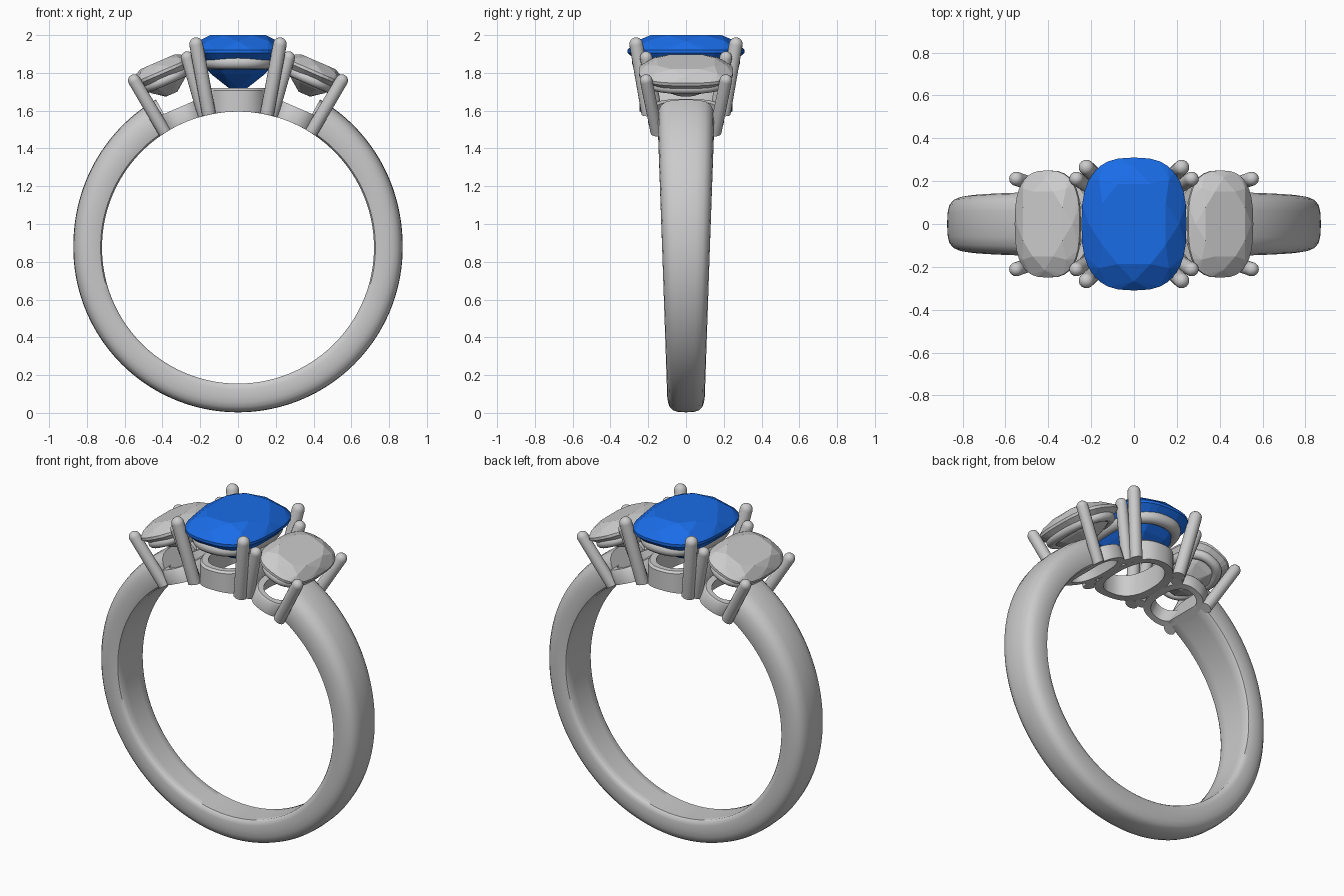
import bpy, bmesh, math
from mathutils import Vector, Matrix

if "Cube" in bpy.data.objects:
    bpy.data.objects.remove(bpy.data.objects["Cube"])

CZ, RI = 0.875, 0.72          # finger hole centre height and radius
TAU = 2 * math.pi


def finish(name, bm, tilt, smooth=40, mat=None):
    """Local frame: origin on the ring axis, z pointing radially outwards."""
    bmesh.ops.recalc_face_normals(bm, faces=bm.faces)
    me = bpy.data.meshes.new(name)
    bm.transform(Matrix.Translation((0, 0, CZ)) @ Matrix.Rotation(tilt, 4, 'Y'))
    bm.to_mesh(me)
    bm.free()
    ob = bpy.data.objects.new(name, me)
    bpy.context.collection.objects.link(ob)
    if mat:
        me.materials.append(mat)
    if smooth:
        bpy.ops.object.select_all(action='DESELECT')
        ob.select_set(True)
        bpy.context.view_layer.objects.active = ob
        bpy.ops.object.shade_smooth_by_angle(angle=math.radians(smooth))
    return ob


def loft(rings, closed):
    bm = bmesh.new()
    vs = [[bm.verts.new(p) for p in r] for r in rings]
    n, m = len(vs), len(vs[0])
    for i in range(n if closed else n - 1):
        a, b = vs[i], vs[(i + 1) % n]
        for j in range(m):
            k = (j + 1) % m
            bm.faces.new((a[j], a[k], b[k], b[j]))
    if not closed:
        bm.faces.new(vs[0])
        bm.faces.new(vs[-1])
    return bm


def cushion(a, b, t, n=2.7):
    c, s = math.cos(t), math.sin(t)
    return (a * math.copysign(abs(c) ** (2 / n), c),
            b * math.copysign(abs(s) ** (2 / n), s))


def stone(name, tilt, a, b, table, girdle, culet, mat=None):
    bm = bmesh.new()
    h, d = table - girdle, girdle - 0.016 - culet
    # scale, height, point count, angular offset of each facet level
    levels = [(0.64, table, 8, 0.5), (0.86, girdle + 0.58 * h, 8, 0),
              (1, girdle, 32, 0), (1, girdle - 0.016, 32, 0),
              (0.62, girdle - 0.016 - 0.6 * d, 8, 0.5), (0.2, culet, 8, 0)]
    for s, z, n, off in levels:
        for i in range(n):
            x, y = cushion(a * s, b * s, TAU * (i + off) / n)
            bm.verts.new((x, y, z))
    bmesh.ops.convex_hull(bm, input=bm.verts)
    finish(name, bm, tilt, 0, mat)


def gallery(name, tilt, a, b, z, r):
    rings = []
    for i in range(64):
        ring = []
        for j in range(16):
            q = TAU * j / 16
            x, y = cushion(a + r * math.cos(q), b + r * math.cos(q), TAU * i / 64, 2.4)
            ring.append((x, y, z + r * math.sin(q)))
        rings.append(ring)
    finish(name, loft(rings, True), tilt)


def base_rail(name, tilt, a, b, top, wall):
    # oval collar whose underside follows the finger hole
    rings = []
    for i in range(64):
        t = TAU * i / 64
        xo, yo = cushion(a, b, t, 2.4)
        xi, yi = cushion(a - wall, b - wall, t, 2.4)
        rings.append([(xo, yo, math.sqrt(RI**2 - xo**2)), (xo, yo, top - 0.012),
                      (xo * 0.95, yo * 0.95, top), (xi, yi, top),
                      (xi, yi, math.sqrt(RI**2 - xi**2))])
    finish(name, loft(rings, True), tilt)


def prong(name, tilt, foot, head, r):
    foot, head = Vector(foot), Vector(head)
    d = (head - foot).normalized()
    u = d.cross(Vector((0, 1, 0))).normalized()
    v = d.cross(u)
    stations = [(foot, r), (head, r)]
    stations += [(head + d * r * math.sin(q), r * math.cos(q))
                 for q in (0.3, 0.6, 0.9, 1.2, 1.45)]
    rings = []
    for c, s in stations:
        ring = []
        for j in range(16):
            p = c + s * (u * math.cos(TAU * j / 16) + v * math.sin(TAU * j / 16))
            rad = math.hypot(p.x, p.z)
            if rad < RI:                      # trim flush with the finger hole
                p.x, p.z = p.x * RI / rad, p.z * RI / rad
            ring.append(p)
        rings.append(ring)
    finish(name, loft(rings, False), tilt)


def setting(label, tilt, st, gal, rail, foot, head, r, mat=None):
    stone(label + "_stone", tilt, *st, mat)
    gallery(label + "_gallery", tilt, *gal)
    base_rail(label + "_base_rail", tilt, *rail)
    for i, (sx, sy) in enumerate(((1, 1), (-1, 1), (-1, -1), (1, -1))):
        prong(f"{label}_prong_{i + 1}", tilt, (sx * foot[0], sy * foot[1], foot[2]),
              (sx * head[0], sy * head[1], head[2]), r)


# Open tapering band: (fraction of half width, fraction of thickness)
half = [(0.5, 0), (0.86, 0.0), (0.95, 0.05), (1, 0.2), (1, 0.45), (0.96, 0.65),
        (0.87, 0.81), (0.7, 0.93), (0.42, 0.985)]
section = half + [(0, 1)] + [(-w, t) for w, t in reversed(half)]
GAP = math.radians(29)
rings = []
for i in range(129):
    ang = GAP + (TAU - 2 * GAP) * i / 128
    c, s = math.cos(ang), math.sin(ang)
    thick = 0.152 + 0.03 * max(0, c) ** 1.5
    hw = 0.097 + 0.054 * (CZ + 0.8 * c) / 1.6
    rings.append([(s * (RI + t * thick), w * hw, c * (RI + t * thick)) for w, t in section])
finish("band", loft(rings, False), 0)

# Centre and two tilted side settings
blue = bpy.data.materials.new("blue_gem")
blue.diffuse_color = (0.01, 0.15, 0.8, 1)
blue.use_nodes = True
blue.node_tree.nodes["Principled BSDF"].inputs["Base Color"].default_value = blue.diffuse_color
setting("centre", 0, (0.245, 0.31, 1.125, 1.047, 0.845), (0.175, 0.25, 0.98, 0.036),
        (0.172, 0.245, 0.845, 0.045), (0.15, 0.2, 0.69), (0.222, 0.264, 1.077), 0.036)
bpy.data.objects["centre_stone"].data.materials.append(blue)
for label, sgn in (("right", 1), ("left", -1)):
    setting(label, sgn * math.radians(23.4), (0.165, 0.25, 1.072, 1.02, 0.885),
            (0.118, 0.2, 0.968, 0.028), (0.128, 0.2, 0.805, 0.04),
            (0.11, 0.155, 0.69), (0.153, 0.211, 1.03), 0.033)
